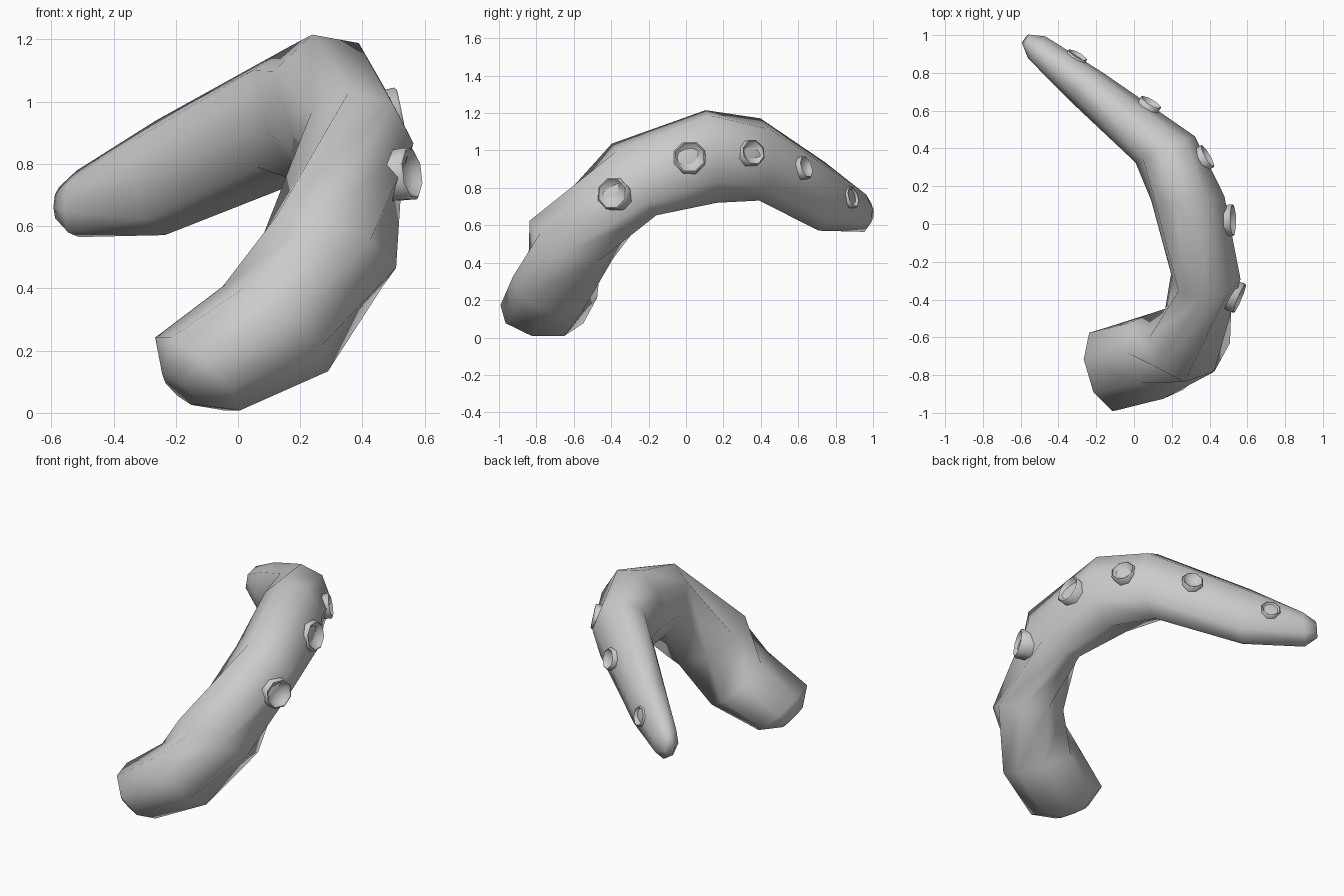
import bpy, bmesh, math
from mathutils import Vector

if "Cube" in bpy.data.objects:
    bpy.data.objects.remove(bpy.data.objects["Cube"])

skin = bpy.data.materials.new("grey_skin")
skin.diffuse_color = (0.6, 0.6, 0.6, 1)
skin.use_nodes = True
skin.node_tree.nodes["Principled BSDF"].inputs["Base Color"].default_value = skin.diffuse_color


def finish(bm, name, angle):
    bmesh.ops.recalc_face_normals(bm, faces=bm.faces[:])
    mesh = bpy.data.meshes.new(name)
    bm.to_mesh(mesh)
    bm.free()
    mesh.materials.append(skin)
    ob = bpy.data.objects.new(name, mesh)
    bpy.context.collection.objects.link(ob)
    bpy.ops.object.select_all(action='DESELECT')
    ob.select_set(True)
    bpy.context.view_layer.objects.active = ob
    bpy.ops.object.shade_smooth_by_angle(angle=math.radians(angle))


def loft(rings, name, angle, n=8):
    """Skin rings of (centre, axis, height radius, width radius, twist) and cap both ends."""
    bm = bmesh.new()
    loops = []
    for c, axis, rh, rw, twist in rings:
        axis = Vector(axis).normalized()
        up = (Vector((0, 0, 1)) - axis * axis.z).normalized()
        side = axis.cross(up)
        loops.append([bm.verts.new(Vector(c) + up * rh * math.cos(a) + side * rw * math.sin(a))
                      for a in [(i + .5) * math.tau / n + math.radians(twist) for i in range(n)]])
    for p, q in zip(loops, loops[1:]):
        for i in range(n):
            j = (i + 1) % n
            bm.faces.new((p[i], p[j], q[j], q[i]))
    bm.faces.new(loops[0])
    bm.faces.new(loops[-1])
    finish(bm, name, angle)


# Curved tapering arm: centre, axis, height radius, width radius, twist
arm = [((-.185, -.785, .075), (.68, .2, .70), .075, .11, 0),
       ((-.13, -.77, .125), (.68, .2, .70), .178, .235, 0),
       ((.12, -.70, .27), (.62, .28, .72), .215, .238, 0),
       ((.295, -.615, .52), (.25, .38, .88), .255, .21, 5),
       ((.38, -.278, .845), (0, .85, .53), .227, .185, 16),
       ((.285, .135, .968), (-.1, .98, .1), .257, .20, 8),
       ((.165, .395, .952), (-.4, .91, -.03), .22, .172, 20),
       ((-.25, .725, .755), (-.65, .75, -.12), .185, .115, 22),
       ((-.515, .935, .672), (-.8, .6, .08), .11, .076, 10),
       ((-.575, .98, .672), (-.8, .6, .08), .055, .03, 10)]
loft(arm, "tentacle_arm", 80)

# Suction cups: rim centre, facing direction, radius
cups = [((.56, -.395, .77), (.9, -.38, .12), .09),
        ((.525, .02, .965), (1, .02, .2), .09),
        ((.39, .36, .99), (.85, .5, .2), .073),
        ((.09, .645, .912), (.5, .85, .28), .065),
        ((-.298, .895, .752), (.48, .87, .28), .06)]
for k, (c, d, r) in enumerate(cups):
    c, d = Vector(c), Vector(d).normalized()
    # base, outer wall, rim lip, dished inside
    profile = [(-1, .95), (-.08, 1), (0, .9), (-.25, .7), (-.42, .3)]
    loft([(c + d * h * r, d, w * r, w * r, 0) for h, w in profile], f"sucker_{k + 1}", 60)
